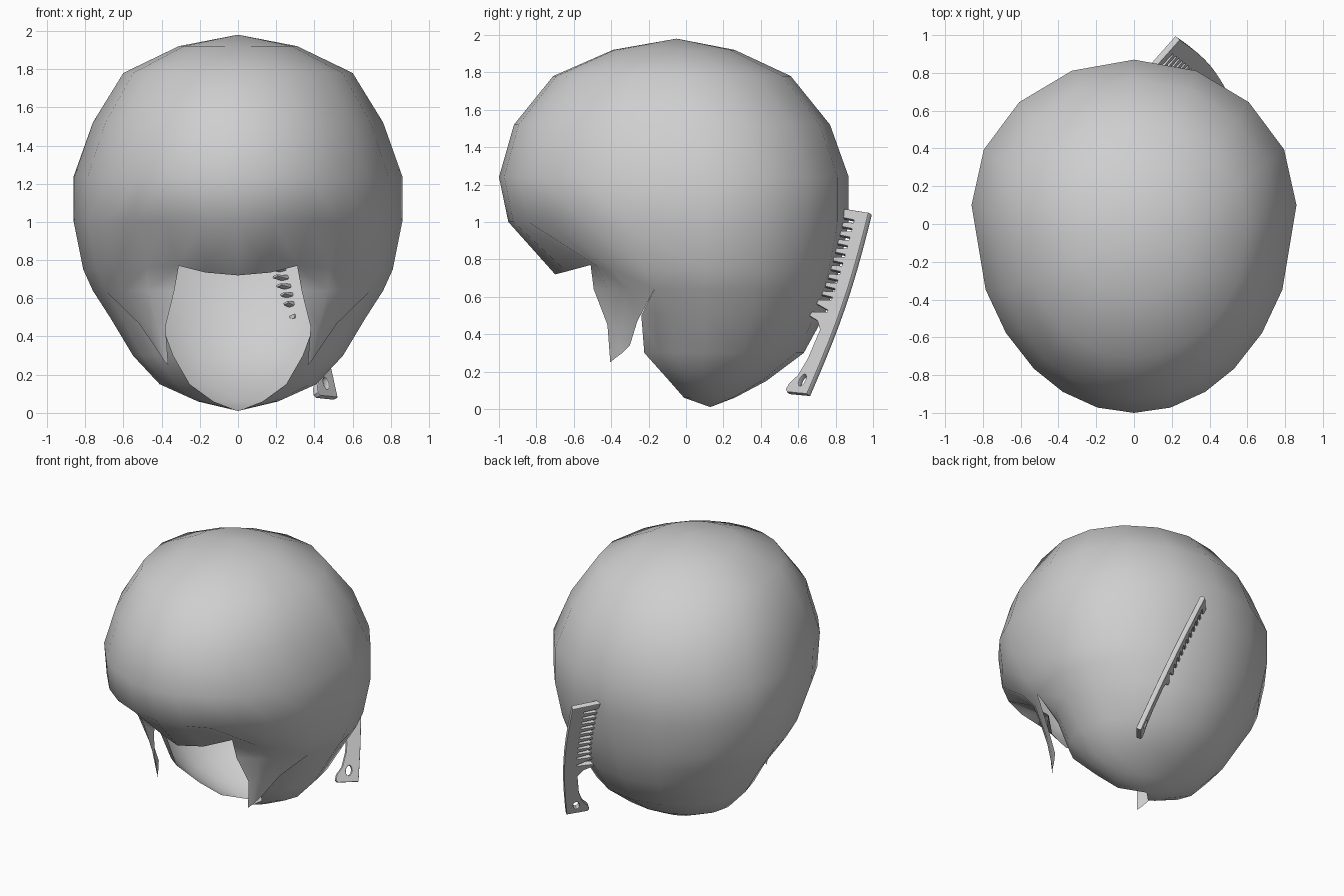
import bpy, math
from mathutils import Matrix, Vector

if "Cube" in bpy.data.objects:
    bpy.data.objects.remove(bpy.data.objects["Cube"])

grey = bpy.data.materials.new("light_grey")
grey.diffuse_color = (0.62, 0.62, 0.62, 1)
grey.use_nodes = True
grey.node_tree.nodes["Principled BSDF"].inputs["Base Color"].default_value = grey.diffuse_color

# ---- hair shell: stacked oval rings (z, front y, back y, half width)
RINGS = [(1.92, -.39, .26, .31), (1.78, -.71, .56, .60), (1.52, -.92, .77, .76),
         (1.24, -1.0, .87, .86), (1.0, -.95, .87, .86), (.75, -.70, .82, .81),
         (.64, -.56, .79, .76), (.50, -.33, .74, .67), (.30, -.31, .63, .55),
         (.15, -.14, .43, .41), (.06, -.04, .26, .21)]
ANGLES = [0, 13, 26, 38, 52, 66, 90, 112.5, 135, 157.5, 180]
FRINGE, BURN = 5, 6                      # ring indices of fringe edge and sideburn root
FIRST = {FRINGE: 2, BURN: 5}             # first column kept below each ring
verts, faces, index = [], [], {}


def add(key, co):
    index[key] = len(verts)
    verts.append(co)


for i, (z, yf, yb, w) in enumerate(RINGS):
    c = .1 - .15 * max(0, (z - 1.25) / .7)
    for j, a in enumerate(ANGLES):
        s, k = math.sin(math.radians(a)), math.cos(math.radians(a))
        y = c - k * (c - yf if k > 0 else yb - c)
        x, zz = w * s, z
        if i == FRINGE and j < 4:        # pointed fringe edge
            zz = (.72, .735, .77, .76)[j]
            x = (0, .17, .31, .48)[j]
            y = (-.70, -.64, -.51, -.47)[j]
        add((i, j), (x, y, zz))
add("top", (0, -.05, 1.98))
add("bottom", (0, .13, .01))

last = len(RINGS) - 1
for j in range(len(ANGLES) - 1):
    faces.append([index["top"], index[0, j], index[0, j + 1]])
    for i in range(last):
        if j >= FIRST.get(i, 0 if i < FRINGE else 3):
            faces.append([index[i, j], index[i + 1, j], index[i + 1, j + 1], index[i, j + 1]])
    if j >= 3:
        faces.append([index[last, j], index["bottom"], index[last, j + 1]])
# corner of the notch behind the sideburn
faces.append([index[BURN, 5], index[BURN + 1, 3], index[BURN + 1, 4], index[BURN + 1, 5]])

# sideburn flap hanging from the root ring
for j, co in enumerate([(.38, -.42, .45), (.42, -.39, .45), (.46, -.34, .45), (.52, -.26, .47)]):
    add(("mid", j), co)
for j, co in enumerate([(.365, -.405, .25), (.385, -.38, .27), (.405, -.34, .30), (.43, -.30, .34)]):
    add(("tip", j), co)
for j in range(3):
    faces.append([index[BURN, j + 2], index["mid", j], index["mid", j + 1], index[BURN, j + 3]])
    faces.append([index["mid", j], index["tip", j], index["tip", j + 1], index["mid", j + 1]])

# drop unused points, then mirror
used = sorted({v for f in faces for v in f})
remap = {v: n for n, v in enumerate(used)}
me = bpy.data.meshes.new("hair")
me.from_pydata([verts[v] for v in used], [], [[remap[v] for v in f] for f in faces])
me.materials.append(grey)
hair = bpy.data.objects.new("hair", me)
bpy.context.collection.objects.link(hair)
mir = hair.modifiers.new("mirror", 'MIRROR')
mir.use_clip = True
mir.merge_threshold = .002
for p in me.polygons:
    p.use_smooth = True

# ---- comb: flat outline (u along the spine, v toward the tooth tips)
L = 1.06
bow = lambda u: -.035 * math.sin(math.pi * u / L)
outline = [(L * n / 10, 0) for n in range(11)]
outline += [(L + .01, .20), (L, .29), (L - .03, .29)]
TEETH = 10
for n in range(TEETH):
    u = .985 - n * .05
    length = .29 - .008 * n
    outline += [(u + .026, .085), (u + .010, .085), (u + .003, length), (u - .006, length)]
outline += [(.485, .085), (.475, .085), (.465, .20), (.445, .20), (.42, .13), (.37, .09),
            (.20, .095), (.10, .115), (.05, .15), (.015, .155), (0, .14)]
hole = [(.075 + .035 * math.cos(t * math.pi / 6), .07 + .022 * math.sin(t * math.pi / 6))
        for t in range(12)]

cu = bpy.data.curves.new("comb", 'CURVE')
cu.dimensions = '2D'
cu.fill_mode = 'BOTH'
cu.extrude = .012
cu.bevel_depth = .006
cu.bevel_resolution = 1
cu.offset = -.005
for pts in (outline, hole):
    sp = cu.splines.new('POLY')
    sp.points.add(len(pts) - 1)
    for p, (u, v) in zip(sp.points, pts):
        p.co = (u, v + bow(u), 0, 1)
    sp.use_cyclic_u = True
cu.materials.append(grey)
comb = bpy.data.objects.new("comb", cu)
bpy.context.collection.objects.link(comb)
A = Vector((-.28, .33, .97)).normalized()
T = Vector((-.64, -.75, .07))
T = (T - A * T.dot(A)).normalized()
N = A.cross(T)
m = Matrix((A, T, N)).transposed().to_4x4()
m.translation = (.51, .655, .075)
comb.matrix_world = m
bpy.context.view_layer.objects.active = comb
comb.select_set(True)
bpy.ops.object.convert(target='MESH')
bpy.ops.object.shade_smooth_by_angle(angle=math.radians(40))
